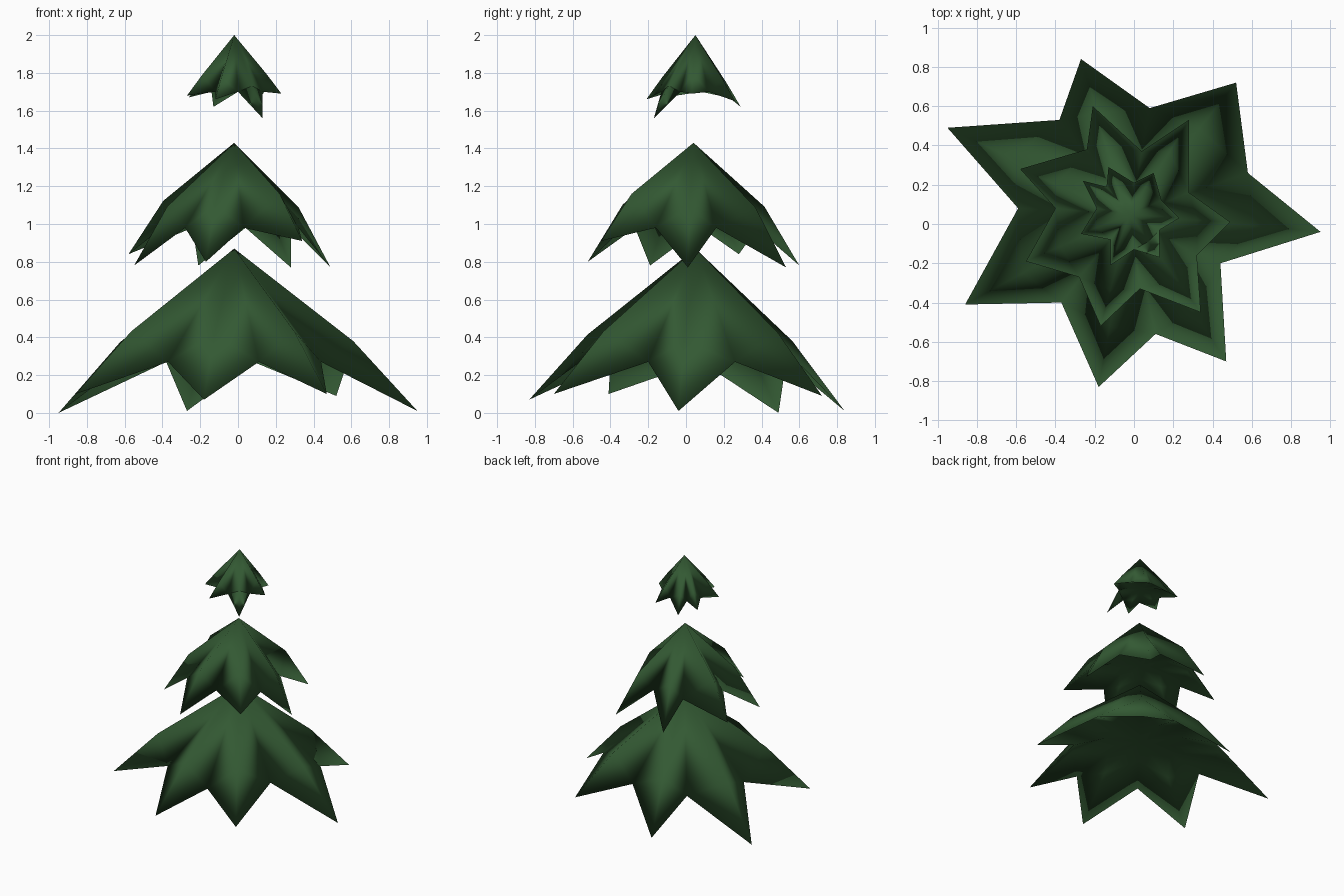
import bpy, bmesh
from mathutils import Vector

default = bpy.data.objects.get("Cube")
if default:
    bpy.data.objects.remove(default, do_unlink=True)

# Single foliage colour
green = bpy.data.materials.new("pine green")
green.use_nodes = True
colour = (0.033, 0.1, 0.033, 1)
green.diffuse_color = colour
shader = green.node_tree.nodes["Principled BSDF"]
shader.inputs["Base Color"].default_value = colour
shader.inputs["Roughness"].default_value = 0.9


def foliage_tier(name, apex, notch_z, floor_z, bend_out, bend_down, star):
    """Closed star-shaped cone with a hollowed underside.
    Each star entry is a tip (x, y, z) and the notch (x, y) that follows it."""
    apex = Vector(apex)
    bm = bmesh.new()

    def outward(target, out, z):
        """Vertex part way out from the axis towards a target, at height z."""
        spot = apex.lerp(target, out)
        return bm.verts.new((spot.x, spot.y, z))

    top = bm.verts.new(apex)
    centre = bm.verts.new((apex.x, apex.y, floor_z))
    points, bends, notches, under_bends, under_notches = [], [], [], [], []
    for x, y, z, notch_x, notch_y in star:
        tip = Vector((x, y, z))
        notch = Vector((notch_x, notch_y, notch_z))
        points.append(bm.verts.new(tip))
        notches.append(bm.verts.new(notch))
        # The ridge bends downward part way along
        bends.append(outward(tip, bend_out, apex.z + (z - apex.z) * bend_down))
        # The underside has a flat, smaller star in the middle
        under_bends.append(outward(tip, bend_out - 0.03, floor_z))
        under_notches.append(outward(notch, 0.52, floor_z))

    for i in range(len(star)):
        for side in (i - 1, i):
            # Upper cone and the top of the spike
            bm.faces.new((top, bends[i], notches[side]))
            bm.faces.new((bends[i], points[i], notches[side]))
            # Bottom of the spike, hollow wall and flat centre
            bm.faces.new((under_bends[i], points[i], notches[side]))
            bm.faces.new((under_bends[i], notches[side], under_notches[side]))
            bm.faces.new((centre, under_bends[i], under_notches[side]))
    bmesh.ops.recalc_face_normals(bm, faces=bm.faces)
    for face in bm.faces:
        face.smooth = True
    mesh = bpy.data.meshes.new(name)
    bm.to_mesh(mesh)
    bm.free()
    mesh.materials.append(green)
    obj = bpy.data.objects.new(name, mesh)
    bpy.context.collection.objects.link(obj)


# Three separate tiers, widest at the bottom
foliage_tier("lower_foliage", (-.02, .05, .87), .27, .36, .65, .57, [
    (.95, -.04, .01, .58, .26), (.52, .72, .09, .08, .59),
    (-.27, .84, .01, -.38, .53), (-.95, .49, 0, -.59, .08),
    (-.86, -.41, .1, -.37, -.4), (-.18, -.83, .07, .11, -.56),
    (.47, -.7, .1, .44, -.2)])

foliage_tier("middle_foliage", (-.02, .04, 1.43), .98, 1.05, .67, .52, [
    (.49, .01, .77, .28, .16), (.28, .53, .77, .04, .37),
    (-.21, .6, .78, -.24, .38), (-.58, .28, .84, -.4, .08),
    (-.55, -.19, .78, -.28, -.27), (-.17, -.52, .8, .03, -.33),
    (.34, -.45, .91, .32, -.16)])

foliage_tier("top_foliage", (-.02, .05, 2), 1.7, 1.73, .68, .66, [
    (.23, .03, 1.69, .14, .12), (.1, .26, 1.65, 0, .21),
    (-.13, .29, 1.62, -.14, .19), (-.26, .22, 1.67, -.19, .08),
    (-.27, -.05, 1.68, -.12, -.08), (-.12, -.21, 1.66, 0, -.13),
    (.13, -.17, 1.56, .13, -.03)])
